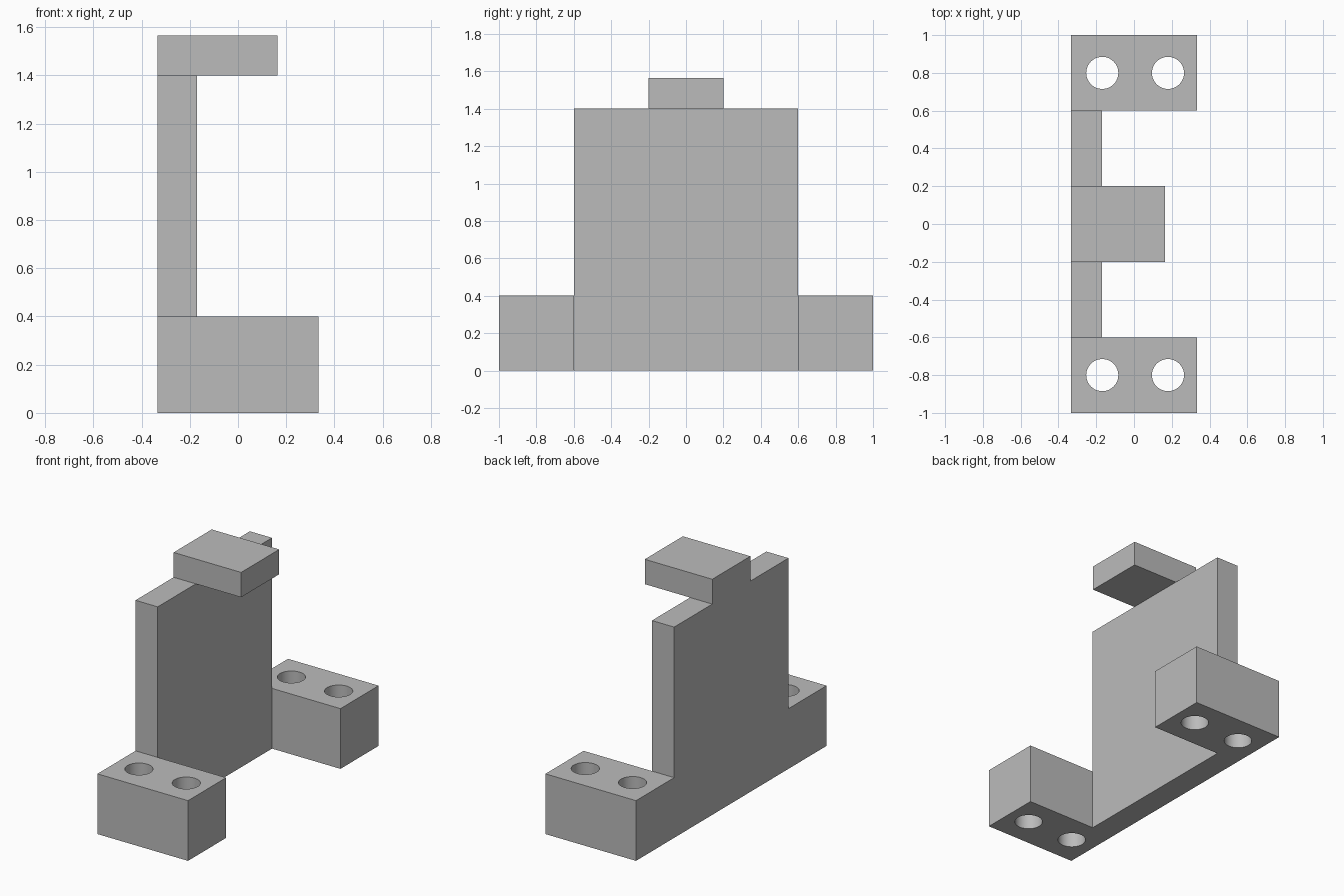
import bpy
import bmesh

BACK = -0.333          # shared flat back plane

old = bpy.data.objects.get("Cube")
if old:
    bpy.data.objects.remove(old, do_unlink=True)

# Single plain grey finish
grey = bpy.data.materials.new("plain_grey")
grey.use_nodes = True
colour = (0.5, 0.5, 0.5, 1)
grey.diffuse_color = colour
grey.node_tree.nodes["Principled BSDF"].inputs["Base Color"].default_value = colour


def finish(name, bm):
    mesh = bpy.data.meshes.new(name)
    bmesh.ops.recalc_face_normals(bm, faces=bm.faces[:])
    bm.to_mesh(mesh)
    bm.free()
    mesh.materials.append(grey)
    obj = bpy.data.objects.new(name, mesh)
    bpy.context.collection.objects.link(obj)
    return obj


def prism(name, profile, front):
    """Extrude a (y, z) outline from the back plane to x = front."""
    bm = bmesh.new()
    face = bm.faces.new([bm.verts.new((BACK, y, z)) for y, z in profile])
    extruded = bmesh.ops.extrude_face_region(bm, geom=[face])["geom"]
    # Keep the starting face as the closed back
    if not face.is_valid:
        raise RuntimeError("back face lost")
    moved = [v for v in extruded if isinstance(v, bmesh.types.BMVert)]
    bmesh.ops.translate(bm, verts=moved, vec=(front - BACK, 0, 0))
    return finish(name, bm)


def block(name, y0, y1, z0, z1, front):
    return prism(name, [(y0, z0), (y1, z0), (y1, z1), (y0, z1)], front)


def combine(target, tool, operation):
    mod = target.modifiers.new(tool.name, "BOOLEAN")
    mod.operation = operation
    mod.solver = "EXACT"
    mod.object = tool
    bpy.context.view_layer.objects.active = target
    bpy.ops.object.modifier_apply(modifier=mod.name)
    bpy.data.objects.remove(tool, do_unlink=True)


# Upright plate
bracket = block("mounting_bracket", -0.6, 0.6, 0, 1.4, -0.17)

# Overhanging top tab
combine(bracket, block("top_tab", -0.2, 0.2, 1.4, 1.565, 0.163), "UNION")

# Feet at both ends, each with two vertical bolt holes
for side in (-1, 1):
    y0, y1 = sorted((side * 0.6, side))
    combine(bracket, block("foot", y0, y1, 0, 0.4, 0.333), "UNION")
    for x in (-0.168, 0.18):
        bpy.ops.mesh.primitive_cylinder_add(
            vertices=48, radius=0.085, depth=0.8, location=(x, side * 0.8, 0.2))
        hole = bpy.context.object
        hole.name = "bolt_hole_cutter"
        hole.data.materials.append(grey)
        combine(bracket, hole, "DIFFERENCE")

# Smooth hole walls, crisp edges elsewhere
bpy.ops.object.select_all(action="DESELECT")
bracket.select_set(True)
bpy.context.view_layer.objects.active = bracket
bpy.ops.object.shade_smooth_by_angle(angle=0.5)
